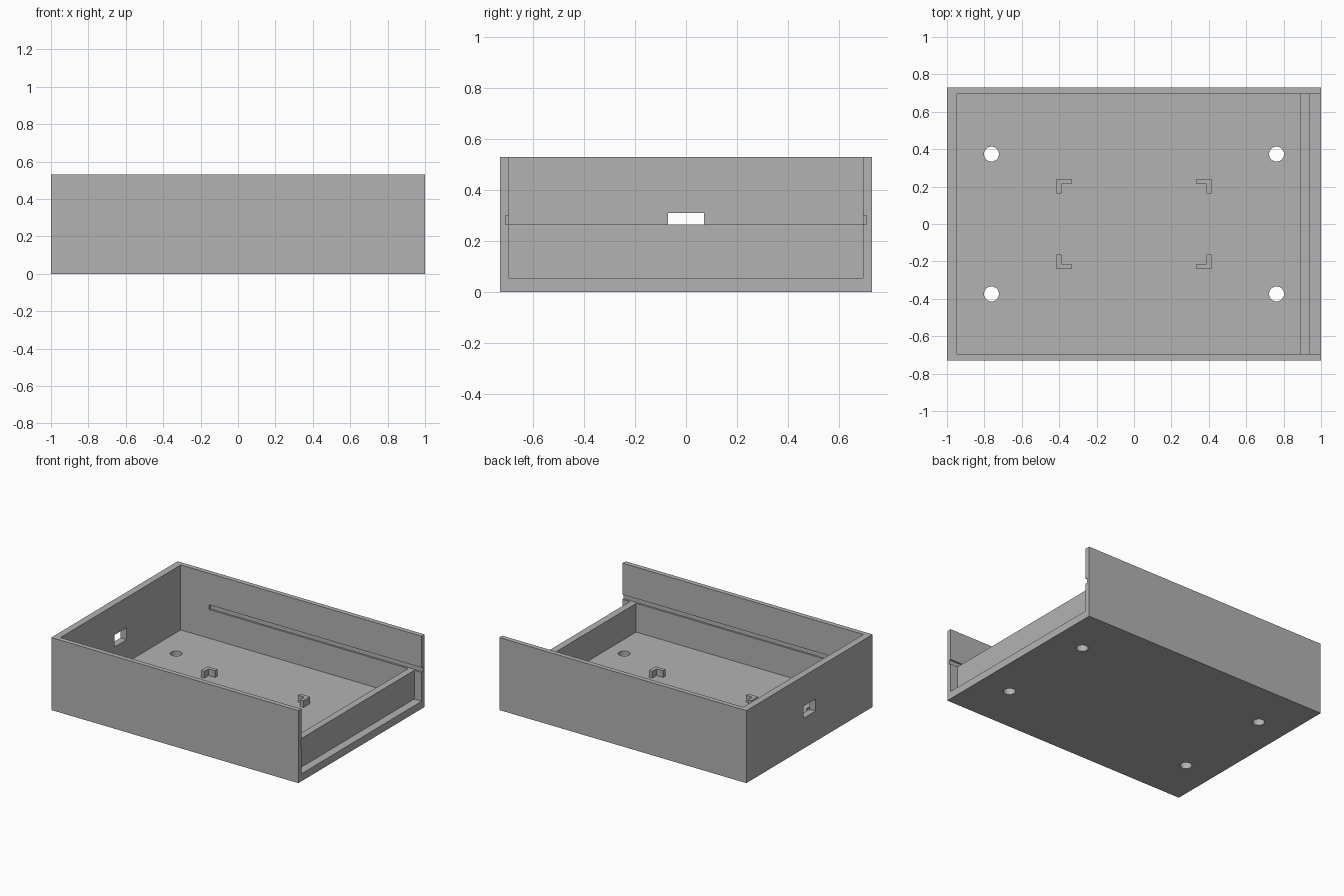
import bpy
import bmesh
from mathutils import Matrix, Vector

cube = bpy.data.objects.get("Cube")
if cube:
    bpy.data.objects.remove(cube, do_unlink=True)

grey = bpy.data.materials.new("mid_grey")
grey.use_nodes = True
grey.diffuse_color = (0.45, 0.45, 0.45, 1)
grey.node_tree.nodes["Principled BSDF"].inputs["Base Color"].default_value = grey.diffuse_color

# Main dimensions
HX, HY, HEIGHT = 1.0, 0.73, 0.53
INNER_Y, FLOOR, RAIL = 0.695, 0.055, 0.265


def finish(name, bm):
    mesh = bpy.data.meshes.new(name)
    bm.to_mesh(mesh)
    bm.free()
    mesh.materials.append(grey)
    obj = bpy.data.objects.new(name, mesh)
    bpy.context.collection.objects.link(obj)
    return obj


def box(name, lo, hi):
    lo, hi = Vector(lo), Vector(hi)
    bm = bmesh.new()
    matrix = Matrix.Translation((lo + hi) / 2) @ Matrix.Diagonal((*(hi - lo), 1))
    bmesh.ops.create_cube(bm, size=1, matrix=matrix)
    return finish(name, bm)


def hole(name, x, y, radius):
    bm = bmesh.new()
    bmesh.ops.create_cone(bm, cap_ends=True, segments=32, radius1=radius, radius2=radius,
                          depth=0.3, matrix=Matrix.Translation((x, y, 0)))
    return finish(name, bm)


def cut(target, cutter):
    mod = target.modifiers.new("cut", 'BOOLEAN')
    mod.operation = 'DIFFERENCE'
    mod.solver = 'EXACT'
    mod.object = cutter
    bpy.context.view_layer.objects.active = target
    bpy.ops.object.modifier_apply(modifier=mod.name)
    bpy.data.objects.remove(cutter, do_unlink=True)


def bracket(name, sx, sy):
    # L-shaped profile with its corner pointing outwards, raised from the floor
    x0, x1, x2 = 0.415, 0.388, 0.335
    y0, y1, y2 = 0.24, 0.213, 0.163
    profile = [(x0, y0), (x2, y0), (x2, y1), (x1, y1), (x1, y2), (x0, y2)]
    bm = bmesh.new()
    face = bm.faces.new([bm.verts.new((sx * x, sy * y, FLOOR - 0.01)) for x, y in profile])
    raised = bmesh.ops.extrude_face_region(bm, geom=[face])["geom"]
    verts = [v for v in raised if isinstance(v, bmesh.types.BMVert)]
    bmesh.ops.translate(bm, verts=verts, vec=(0, 0, 0.06))
    bmesh.ops.recalc_face_normals(bm, faces=bm.faces)
    return finish(name, bm)


# Open tray with one open end
tray = box("tray", (-HX, -HY, 0), (HX, HY, HEIGHT))
cut(tray, box("cavity", (-0.95, -INNER_Y, FLOOR), (1.1, INNER_Y, 0.7)))

# Port opening in the closed end wall
cut(tray, box("port", (-1.1, -0.07, 0.222), (-0.9, 0.07, 0.31)))

# Slide grooves along both side walls
for s in (-1, 1):
    ys = sorted((s * 0.65, s * 0.708))
    cut(tray, box("groove", (-0.72, ys[0], RAIL), (1.1, ys[1], 0.30)))

# Floor screw holes and corner brackets
for sx, side in ((-1, "right"), (1, "left")):
    for sy, end in ((-1, "front"), (1, "back")):
        cut(tray, hole("screw_hole", sx * 0.762, sy * 0.374, 0.04))
        bracket(f"corner_bracket_{end}_{side}", sx, sy)

# Low wall near the open end
box("low_end_wall", (0.89, -0.7, FLOOR - 0.01), (0.94, 0.7, RAIL))
